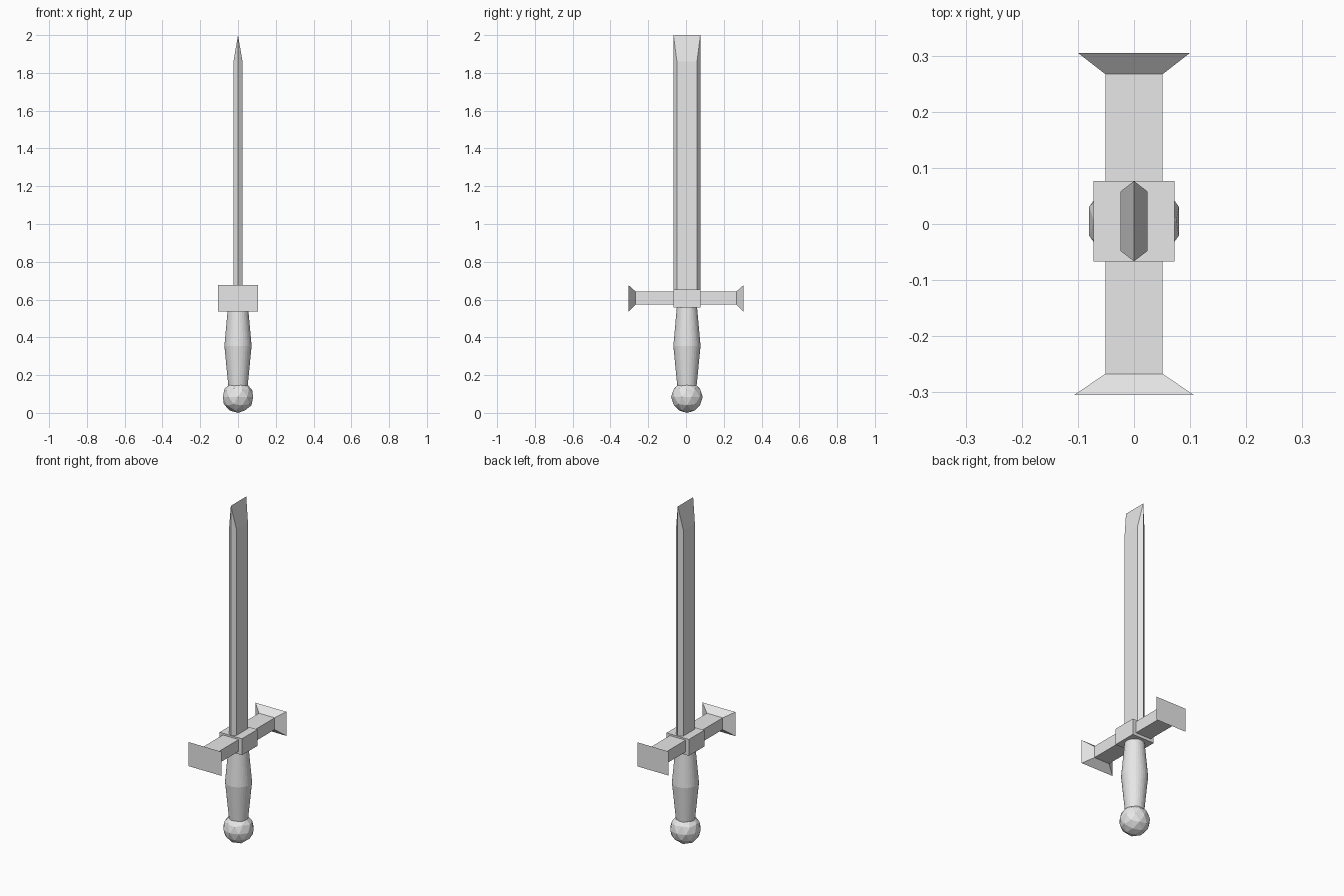
import bpy
import bmesh
from math import cos, sin, tau

cube = bpy.data.objects.get("Cube")
if cube:
    bpy.data.objects.remove(cube, do_unlink=True)

CENTRE_Y = 0.005

grey = bpy.data.materials.new("light grey")
grey.use_nodes = True
grey.diffuse_color = (0.8, 0.8, 0.8, 1)
grey.node_tree.nodes["Principled BSDF"].inputs["Base Color"].default_value = (0.8, 0.8, 0.8, 1)


def finish(name, bm):
    """Turn a bmesh into a flat-shaded object."""
    bmesh.ops.remove_doubles(bm, verts=bm.verts, dist=0.0001)
    bmesh.ops.recalc_face_normals(bm, faces=bm.faces)
    mesh = bpy.data.meshes.new(name)
    bm.to_mesh(mesh)
    bm.free()
    mesh.materials.append(grey)
    obj = bpy.data.objects.new(name, mesh)
    bpy.context.collection.objects.link(obj)
    return obj


def loft(name, rings):
    """Skin a list of equal-length point rings and cap both ends."""
    bm = bmesh.new()
    loops = [[bm.verts.new(p) for p in ring] for ring in rings]
    n = len(loops[0])
    for a, b in zip(loops, loops[1:]):
        for i in range(n):
            j = (i + 1) % n
            bm.faces.new((a[i], a[j], b[j], b[i]))
    bm.faces.new(loops[0])
    bm.faces.new(loops[-1])
    return finish(name, bm)


def rect(half_x, y, z_low, z_high):
    return [(-half_x, y, z_low), (half_x, y, z_low),
            (half_x, y, z_high), (-half_x, y, z_high)]


# Pommel: faceted ball
bm = bmesh.new()
bmesh.ops.create_icosphere(bm, subdivisions=2, radius=0.084)
bmesh.ops.translate(bm, verts=bm.verts, vec=(0, CENTRE_Y, 0.084))
finish("pommel", bm)

# Grip: round handle swelling in the middle
SIDES = 32
loft("grip", [[(r * cos(tau * i / SIDES), CENTRE_Y + r * sin(tau * i / SIDES), z)
               for i in range(SIDES)]
              for r, z in ((0.051, 0.14), (0.072, 0.355), (0.053, 0.565))])

# Guard: central block and two arms with flared ends
loft("guard_block", [rect(0.0725, CENTRE_Y + s * 0.0715, 0.557, 0.653) for s in (-1, 1)])
for name, s, flare in (("front_guard_arm", -1, 0.107), ("back_guard_arm", 1, 0.1)):
    loft(name, [rect(0.051, s * 0.05, 0.574, 0.643),
                rect(0.051, s * 0.267, 0.574, 0.643),
                rect(flare, s * 0.305, 0.536, 0.677)])

# Blade: six-sided section, pinched to a straight chisel edge at the top
HEX = [(0, -0.0715), (0.024, -0.053), (0.024, 0.053),
       (0, 0.0715), (-0.024, 0.053), (-0.024, -0.053)]
bm = bmesh.new()
low, high = [[bm.verts.new((x, CENTRE_Y + y, z)) for x, y in HEX] for z in (0.64, 1.86)]
tip = [bm.verts.new((0, CENTRE_Y + s * 0.0715, 2)) for s in (-1, 1)]
bm.faces.new(low)
for i in range(6):
    j = (i + 1) % 6
    bm.faces.new((low[i], low[j], high[j], high[i]))
    ends = [tip[k in (2, 3, 4)] for k in (i, j)]
    if ends[0] == ends[1]:
        bm.faces.new((high[i], high[j], ends[0]))
    else:
        bm.faces.new((high[i], high[j], ends[1], ends[0]))
finish("blade", bm)
